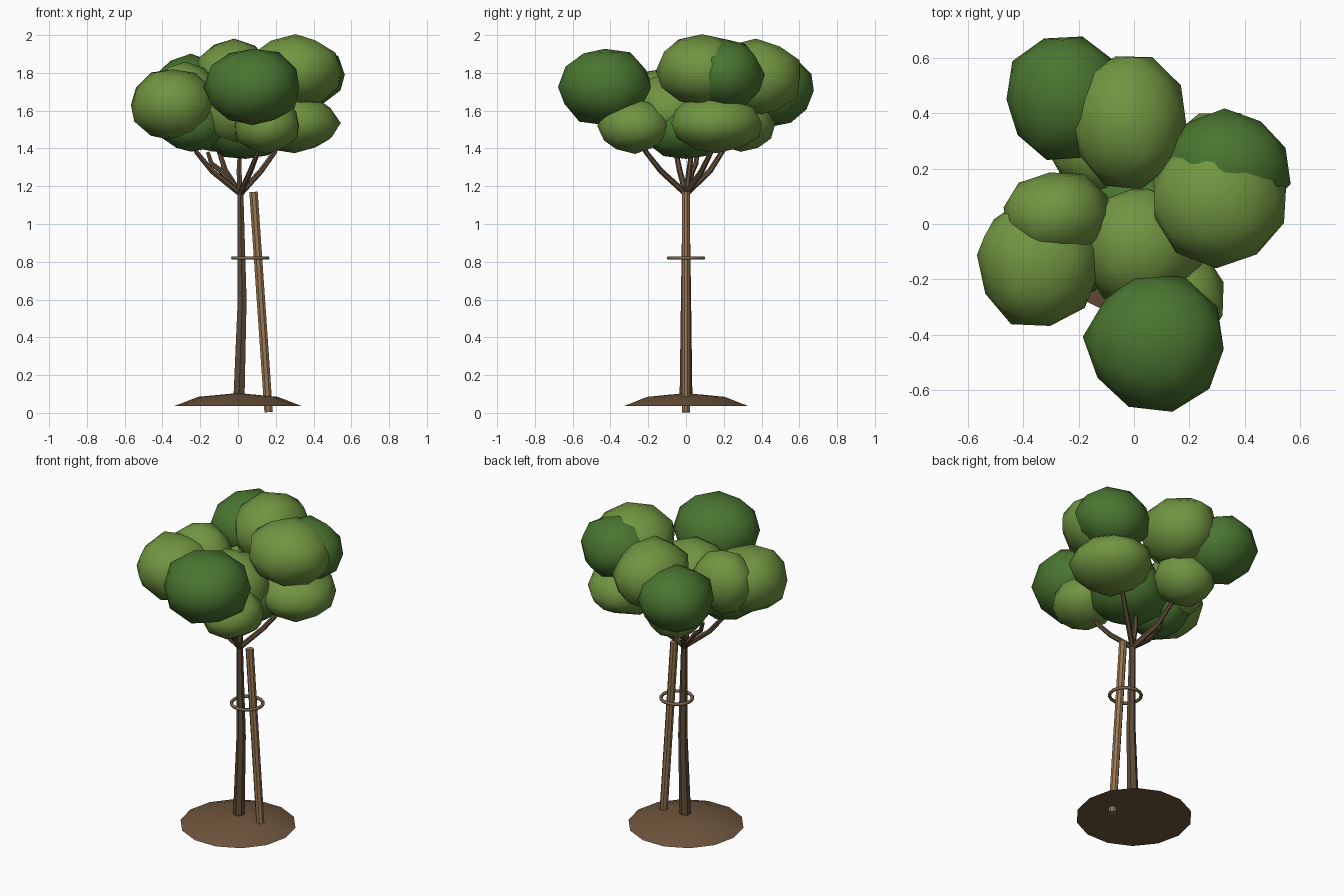
import bpy, bmesh, math, random
from mathutils import Vector

if "Cube" in bpy.data.objects:
    bpy.data.objects.remove(bpy.data.objects["Cube"])

random.seed(4)


def material(name, rgb):
    m = bpy.data.materials.new(name)
    m.diffuse_color = (*rgb, 1)
    m.use_nodes = True
    m.node_tree.nodes["Principled BSDF"].inputs["Base Color"].default_value = m.diffuse_color
    return m


LIGHT = material("light_leaf_green", (0.165, 0.30, 0.052))
DARK = material("dark_leaf_green", (0.068, 0.18, 0.03))
BARK = material("bark_brown", (0.115, 0.072, 0.04))
WOOD = material("stake_wood", (0.33, 0.19, 0.085))
SOIL = material("soil_brown", (0.155, 0.09, 0.045))
ROPE = material("tie_rope", (0.20, 0.13, 0.07))


def add_object(name, bm, mat, angle=None):
    bmesh.ops.recalc_face_normals(bm, faces=bm.faces)
    mesh = bpy.data.meshes.new(name)
    bm.to_mesh(mesh)
    bm.free()
    mesh.materials.append(mat)
    ob = bpy.data.objects.new(name, mesh)
    bpy.context.collection.objects.link(ob)
    if angle:
        bpy.ops.object.select_all(action='DESELECT')
        ob.select_set(True)
        bpy.context.view_layer.objects.active = ob
        bpy.ops.object.shade_smooth_by_angle(angle=math.radians(angle))
    return ob


def tube(name, points, radii, sides, mat, angle=None):
    """Tapered closed tube through the points."""
    bm = bmesh.new()
    pts = [Vector(p) for p in points]
    rings = []
    for i, (p, r) in enumerate(zip(pts, radii)):
        d = (pts[min(i + 1, len(pts) - 1)] - pts[max(i - 1, 0)]).normalized()
        u = (Vector((1, 0, 0)) - d * d.x).normalized()
        v = d.cross(u)
        rings.append([bm.verts.new(p + r * (math.cos(a) * u + math.sin(a) * v))
                      for a in (2 * math.pi * (k + 0.5) / sides for k in range(sides))])
    for a, b in zip(rings, rings[1:]):
        for k in range(sides):
            n = (k + 1) % sides
            bm.faces.new((a[k], a[n], b[n], b[k]))
    bm.faces.new(rings[0])
    bm.faces.new(rings[-1])
    return add_object(name, bm, mat, angle)


def leaf_clump(name, centre, size, mat):
    """Slightly irregular flattened low-poly ball."""
    bm = bmesh.new()
    bmesh.ops.create_icosphere(bm, subdivisions=2, radius=1)
    turn = random.uniform(0, 6.28)
    c, s = math.cos(turn), math.sin(turn)
    for v in bm.verts:
        k = random.uniform(0.97, 1.07)
        x, y, z = v.co
        v.co = (centre[0] + size[0] * k * (c * x - s * y),
                centre[1] + size[1] * k * (s * x + c * y),
                centre[2] + size[2] * k * z)
    add_object(name, bm, mat, 60)


# Soil mound: low dome with a flat underside
bm = bmesh.new()
N = 14
rings = [[bm.verts.new((r * math.cos(2 * math.pi * k / N),
                        r * math.sin(2 * math.pi * k / N), z)) for k in range(N)]
         for r, z in ((0.335, 0.037), (0.21, 0.085))]
tip = bm.verts.new((0, 0, 0.105))
for k in range(N):
    n = (k + 1) % N
    bm.faces.new((rings[0][k], rings[0][n], rings[1][n], rings[1][k]))
    bm.faces.new((rings[1][k], rings[1][n], tip))
bm.faces.new(rings[0])
add_object("soil_mound", bm, SOIL, 30)

# Trunk and branches
tube("trunk", [(0.005, 0, 0.07), (0.022, 0, 0.6), (0.012, 0, 1.19)],
     [0.034, 0.027, 0.018], 6, BARK, 30)
for i, (x, y, z) in enumerate([(-0.25, -0.06, 1.44), (0.12, -0.24, 1.44), (0.22, 0.15, 1.44),
                               (-0.12, 0.23, 1.46), (0.01, 0.03, 1.42), (-0.16, 0.06, 1.38)]):
    tube(f"branch_{i + 1}",
         [(0.012, 0, 1.16), (x * 0.55, y * 0.55, 1.28), (x * 0.88, y * 0.88, z - 0.06), (x, y, z)],
         [0.016, 0.015, 0.013, 0.011], 6, BARK, 40)

# Support stake and the tie around it
tube("support_stake", [(0.162, 0, 0.004), (0.082, 0, 1.17)], [0.024, 0.024], 8, WOOD, 30)
loop = [(0.065 + 0.092 * math.cos(a), 0.092 * math.sin(a)) for a in
        (2 * math.pi * k / 16 for k in range(16))]
curve = bpy.data.curves.new("tie_path", 'CURVE')
curve.dimensions = '3D'
curve.bevel_depth = 0.01
curve.bevel_resolution = 1
spline = curve.splines.new('POLY')
spline.points.add(15)
for p, (x, y) in zip(spline.points, loop):
    p.co = (x, y, 0.82, 1)
spline.use_cyclic_u = True
curve.materials.append(ROPE)
bpy.context.collection.objects.link(bpy.data.objects.new("tie_ring", curve))

# Crown: overlapping leaf clumps (name, centre, radii, colour)
for clump in [
    ("front", (0.08, -0.43, 1.725), (0.25, 0.245, 0.205), DARK),
    ("left", (-0.345, -0.14, 1.63), (0.225, 0.235, 0.19), LIGHT),
    ("left_upper", (-0.28, 0.03, 1.66), (0.195, 0.16, 0.19), LIGHT),
    ("back_left", (-0.25, 0.455, 1.705), (0.215, 0.22, 0.19), DARK),
    ("back", (-0.02, 0.37, 1.775), (0.21, 0.245, 0.195), LIGHT),
    ("right_upper", (0.305, 0.085, 1.81), (0.245, 0.235, 0.185), LIGHT),
    ("right_back", (0.335, 0.205, 1.79), (0.225, 0.205, 0.18), DARK),
    ("right_lower", (0.30, 0.16, 1.535), (0.23, 0.24, 0.155), LIGHT),
    ("front_lower", (0.15, -0.27, 1.52), (0.175, 0.19, 0.14), LIGHT),
    ("centre_lower", (0.04, 0.0, 1.51), (0.23, 0.22, 0.17), DARK),
    ("centre", (0.02, -0.08, 1.60), (0.22, 0.22, 0.19), LIGHT),
    ("left_lower", (-0.25, -0.09, 1.525), (0.18, 0.19, 0.14), DARK),
    ("back_lower", (-0.13, 0.29, 1.53), (0.18, 0.18, 0.14), LIGHT),
]:
    leaf_clump("leaf_clump_" + clump[0], *clump[1:])
